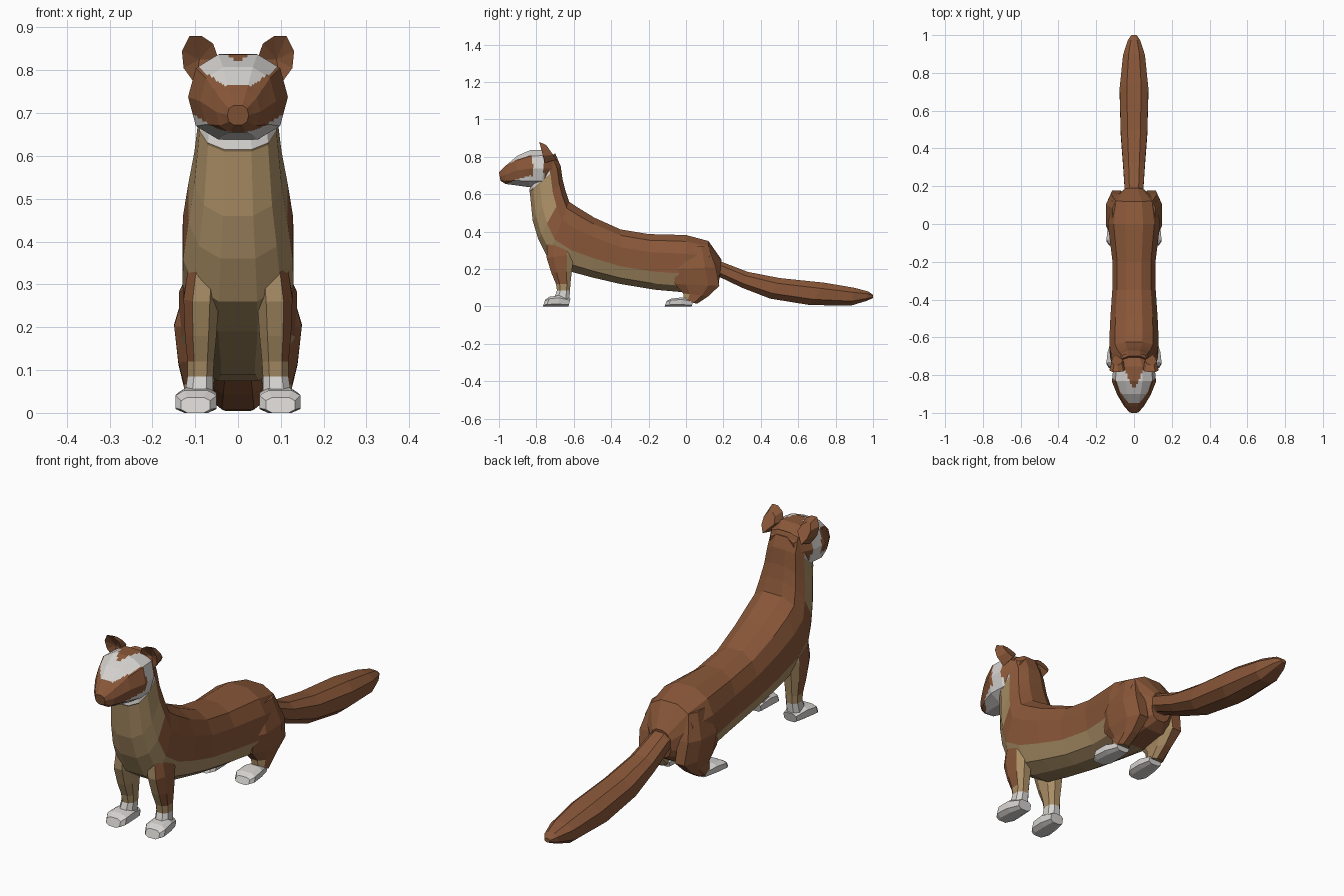
import bpy, bmesh, math
from mathutils import Vector

if "Cube" in bpy.data.objects:
    bpy.data.objects.remove(bpy.data.objects["Cube"])


def material(name, rgb):
    m = bpy.data.materials.new(name)
    m.diffuse_color = (*rgb, 1)
    m.use_nodes = True
    m.node_tree.nodes["Principled BSDF"].inputs["Base Color"].default_value = m.diffuse_color
    return m


MATS = [material("brown fur", (0.25, 0.095, 0.04)),
        material("tan fur", (0.40, 0.27, 0.13)),
        material("white fur", (0.66, 0.64, 0.62))]
BROWN, TAN, WHITE = 0, 1, 2


def finish(name, bm, rule, tags, mirror):
    """Colour the faces by rule(centre, normal, segment, steps from bottom)."""
    bmesh.ops.recalc_face_normals(bm, faces=bm.faces)
    bm.normal_update()
    for f in bm.faces:
        f.material_index = rule(f.calc_center_median(), f.normal, *tags.get(f, (0, 0)))
    me = bpy.data.meshes.new(name)
    bm.to_mesh(me)
    bm.free()
    for m in MATS:
        me.materials.append(m)
    ob = bpy.data.objects.new(name, me)
    bpy.context.collection.objects.link(ob)
    if mirror:
        ob.modifiers.new("mirror", "MIRROR").use_mirror_merge = False
    return ob


def loft(name, rings, n, rule, power=0.8, mirror=False, cuts=0):
    """Skin rings given as (top y, top z, bottom y, bottom z, half width, centre x)."""
    bm = bmesh.new()

    def soft(v):
        return math.copysign(abs(v) ** power, v)
    peak = soft(math.cos(math.pi / n))
    loops, tags = [], {}
    for ty, tz, by, bz, hw, cx in rings:
        loop = []
        for k in range(n):
            t = (k + 0.5) * 2 * math.pi / n
            u = 0.5 - 0.5 * soft(math.cos(t)) / peak
            loop.append(bm.verts.new((cx + hw * soft(math.sin(t)) / peak,
                                      by + (ty - by) * u, bz + (tz - bz) * u)))
        loops.append(loop)
    for i in range(len(loops) - 1):
        a, b = loops[i], loops[i + 1]
        for k in range(n):
            j = (k + 1) % n
            f = bm.faces.new((a[k], a[j], b[j], b[k]))
            tags[f] = (i, min(j, n - j))
    bm.faces.new(loops[0])
    bm.faces.new(loops[-1])
    if cuts:
        tags = {}
        bmesh.ops.subdivide_edges(bm, edges=bm.edges[:], cuts=cuts, use_grid_fill=True)
    return finish(name, bm, rule, tags, mirror)


def centred(rows):
    return [(*r, 0) for r in rows]


# Body and neck: brown back, tan belly and throat, white under the chin
def body_rule(c, n, i, d):
    if i < 2:
        return BROWN
    if i >= 11 and d <= 3:
        return WHITE
    return TAN if d <= (3 if i >= 8 else 2) else BROWN


loft("body", centred([
    (0.19, 0.25, 0.175, 0.12, 0.05),
    (0.12, 0.35, 0.13, 0.09, 0.12),
    (0.0, 0.382, 0.0, 0.075, 0.138),
    (-0.20, 0.387, -0.17, 0.09, 0.115),
    (-0.35, 0.412, -0.35, 0.12, 0.115),
    (-0.49, 0.475, -0.50, 0.155, 0.125),
    (-0.58, 0.53, -0.63, 0.19, 0.13),
    (-0.625, 0.56, -0.74, 0.26, 0.128),
    (-0.645, 0.62, -0.79, 0.36, 0.116),
    (-0.66, 0.68, -0.82, 0.46, 0.102),
    (-0.67, 0.75, -0.835, 0.61, 0.09),
    (-0.672, 0.755, -0.838, 0.615, 0.09),
    (-0.70, 0.82, -0.83, 0.66, 0.085)]), 12, body_rule)

# Tail
loft("tail", centred([
    (0.15, 0.25, 0.14, 0.15, 0.05),
    (0.20, 0.235, 0.185, 0.155, 0.05),
    (0.33, 0.185, 0.30, 0.10, 0.058),
    (0.50, 0.152, 0.45, 0.042, 0.07),
    (0.74, 0.127, 0.66, 0.008, 0.076),
    (0.90, 0.10, 0.88, 0.004, 0.058),
    (0.975, 0.08, 0.965, 0.03, 0.033),
    (1.0, 0.062, 1.0, 0.045, 0.014)]), 8, lambda *a: BROWN)


# Head with painted face mask
def head_rule(c, n, i, d):
    x, y, z = abs(c.x), c.y, c.z
    if y > -0.76:
        return BROWN if z > 0.68 else WHITE
    if z > 0.78 and y > -0.88 and x < 0.45 * (y + 0.88):
        return BROWN
    upper = 0.765 + max(0, x - 0.035) * 0.7
    if y < -0.82 and 0.655 + 4 * x * x < z < upper:
        return BROWN
    return WHITE


loft("head", centred([
    (-1.0, 0.718, -0.992, 0.672, 0.024),
    (-0.965, 0.752, -0.965, 0.655, 0.05),
    (-0.90, 0.807, -0.91, 0.648, 0.085),
    (-0.83, 0.837, -0.84, 0.638, 0.112),
    (-0.755, 0.838, -0.77, 0.64, 0.106),
    (-0.69, 0.80, -0.70, 0.67, 0.065)]), 10, head_rule, cuts=7)

# Ears: cupped front, bulging back
outline = [(0.045, 0.825), (0.058, 0.862), (0.085, 0.88), (0.113, 0.88),
           (0.131, 0.845), (0.127, 0.805), (0.10, 0.768)]
bm = bmesh.new()
rim = [bm.verts.new((x, -0.755 - (z - 0.77) * 0.27, z)) for x, z in outline]
mid = Vector((0.09, -0.75, 0.825))
back = [bm.verts.new(mid + Vector(((x - mid.x) * 0.7, 0.03 - (z - mid.z) * 0.5, (z - mid.z) * 0.7)))
        for x, z in outline]
cup = bm.verts.new(mid)
for k in range(len(rim)):
    j = (k + 1) % len(rim)
    bm.faces.new((rim[k], rim[j], cup))
    bm.faces.new((rim[j], rim[k], back[k], back[j]))
bm.faces.new(back)
finish("ears", bm, lambda *a: BROWN, {}, True)


# Front legs: brown outside, tan inside and at the ankle, white sock
def front_rule(c, n, i, d):
    if c.z < 0.085:
        return WHITE
    if c.z < 0.12:
        return TAN
    return BROWN if n.x > 0.5 and c.y < -0.63 else TAN


loft("front_legs", [
    (-0.61, 0.38, -0.74, 0.38, 0.035, 0.075),
    (-0.60, 0.28, -0.745, 0.26, 0.041, 0.086),
    (-0.61, 0.19, -0.72, 0.18, 0.037, 0.087),
    (-0.618, 0.12, -0.695, 0.12, 0.031, 0.087),
    (-0.62, 0.085, -0.69, 0.085, 0.03, 0.088),
    (-0.625, 0.02, -0.71, 0.03, 0.034, 0.092)], 8, front_rule, mirror=True)


# Hind legs with haunches
def hind_rule(c, n, i, d):
    if n.x < -0.5 and c.z < 0.16:
        return TAN
    return TAN if c.z < 0.09 and n.y < -0.2 else BROWN


loft("hind_legs", [
    (0.12, 0.32, -0.03, 0.32, 0.035, 0.08),
    (0.16, 0.21, -0.065, 0.20, 0.052, 0.097),
    (0.178, 0.11, -0.06, 0.12, 0.047, 0.092),
    (0.12, 0.055, -0.015, 0.07, 0.034, 0.092),
    (0.06, 0.015, -0.01, 0.03, 0.03, 0.095)], 8, hind_rule, mirror=True)


# Paws: white, flat underneath
def paws(name, y0, y1, h):
    length = y1 - y0
    loft(name, [
        (y0 + 0.012, h * 0.7, y0, 0.0, 0.034, 0.099),
        (y0 + 0.035, h, y0 + 0.02, 0.0, 0.048, 0.098),
        (y0 + length * 0.6, h * 1.15, y0 + length * 0.55, 0.0, 0.045, 0.095),
        (y1, h * 0.8, y1 - 0.01, 0.0, 0.032, 0.09)], 8, lambda *a: WHITE, 0.65, True)


paws("front_paws", -0.765, -0.618, 0.052)
paws("hind_paws", -0.115, 0.04, 0.042)
